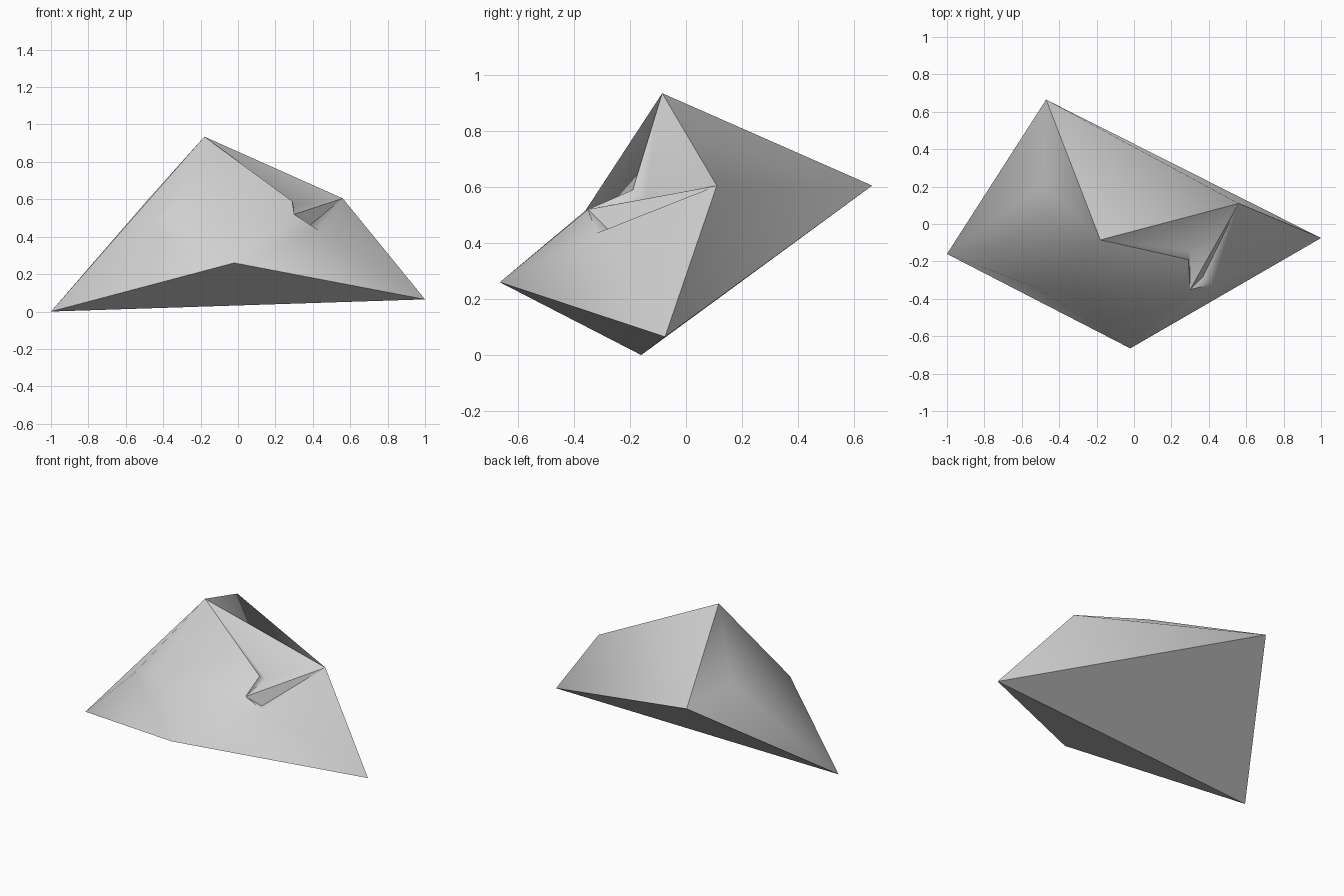
import bpy, bmesh, math

if "Cube" in bpy.data.objects:
    bpy.data.objects.remove(bpy.data.objects["Cube"])

# Corner points of the boulder: six outer corners plus front bulges and clefts
P = {
    "left": (-1, -.16, 0), "right": (1, -.075, .065), "peak": (-.18, -.085, .935),
    "back": (-.47, .665, .605), "front": (-.02, -.665, .26), "shoulder": (.56, .11, .605),
    "left_face": (-.48, .21, .60), "left_bulge": (-.52, -.34, .45),
    "brow": (-.34, -.36, .515), "ledge": (.29, -.19, .59), "ridge_tip": (.30, -.35, .52),
    "knob": (.43, -.32, .435), "trench": (.30, -.14, .56), "notch": (.37, -.28, .45),
}

# Facets, grouped by side
FACETS = [
    # left side
    "left left_face peak", "left_face back peak", "left back left_face",
    # front left
    "left peak left_bulge", "left_bulge peak brow", "left_bulge brow front", "left left_bulge front",
    # front
    "brow peak ledge", "brow ledge ridge_tip", "brow ridge_tip front",
    "front ridge_tip knob", "front knob right",
    # cleft and overhanging ridge
    "ledge peak trench", "ledge trench ridge_tip", "trench peak shoulder",
    "trench shoulder ridge_tip", "ridge_tip shoulder notch", "notch shoulder knob",
    "ridge_tip notch knob", "knob shoulder right",
    # back and underside
    "peak back shoulder", "back right shoulder", "left right back", "left front right",
]

bm = bmesh.new()
verts = {name: bm.verts.new(co) for name, co in P.items()}
for facet in FACETS:
    bm.faces.new([verts[n] for n in facet.split()])
bmesh.ops.recalc_face_normals(bm, faces=bm.faces)

mesh = bpy.data.meshes.new("boulder")
bm.to_mesh(mesh)
bm.free()
boulder = bpy.data.objects.new("boulder", mesh)
bpy.context.collection.objects.link(boulder)

# Plain grey stone
stone = bpy.data.materials.new("grey_stone")
stone.diffuse_color = (.64, .64, .64, 1)
stone.use_nodes = True
stone.node_tree.nodes["Principled BSDF"].inputs["Base Color"].default_value = stone.diffuse_color
mesh.materials.append(stone)

# Soft shading across the broad faces, sharp at the rim
bpy.context.view_layer.objects.active = boulder
boulder.select_set(True)
bpy.ops.object.shade_smooth_by_angle(angle=math.radians(55))
